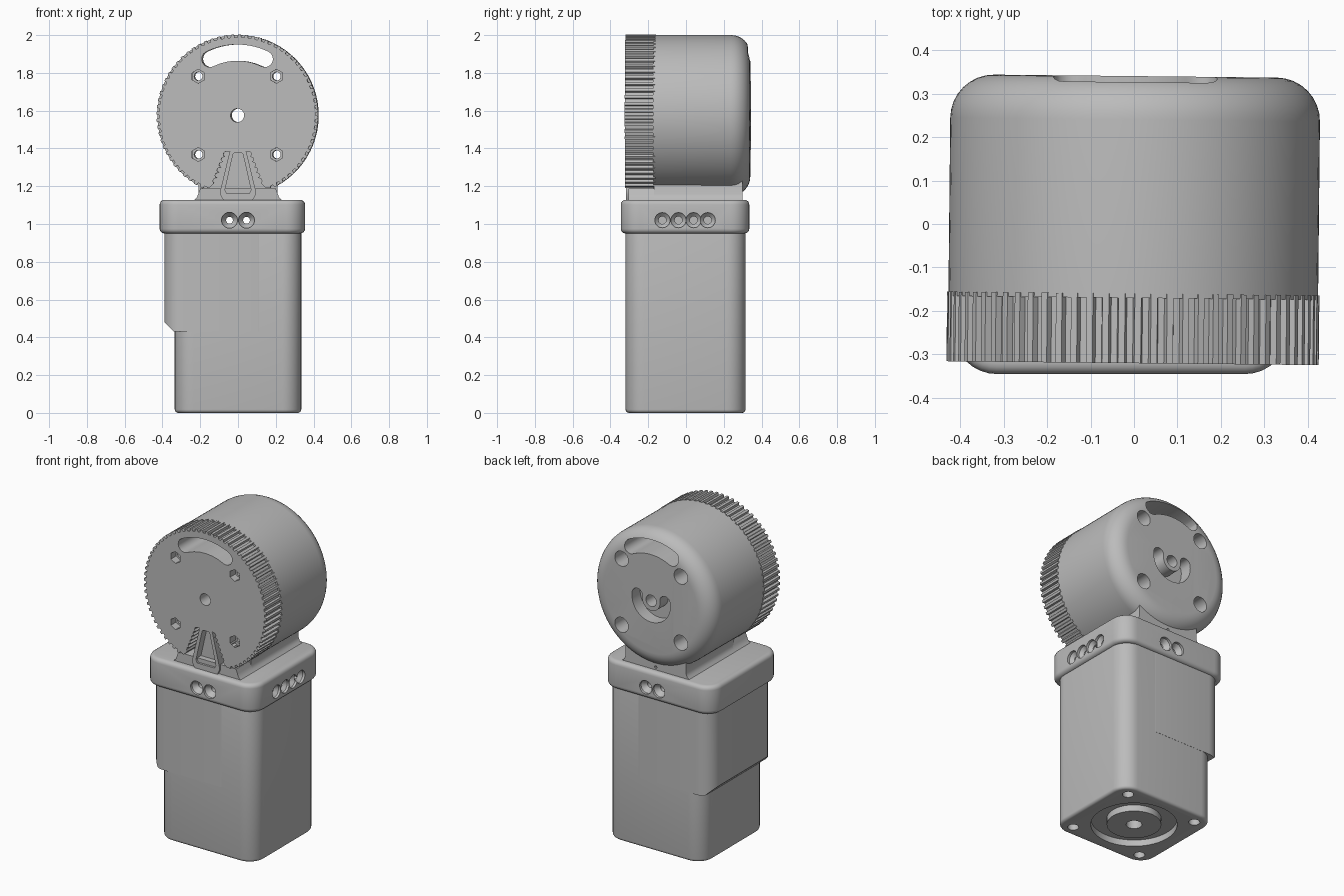
import bpy, bmesh, math
from mathutils import Matrix

if "Cube" in bpy.data.objects:
    bpy.data.objects.remove(bpy.data.objects["Cube"])

grey = bpy.data.materials.new("plain grey")
grey.use_nodes = True
COLOUR = (0.5, 0.5, 0.5, 1)
grey.diffuse_color = COLOUR
grey.node_tree.nodes["Principled BSDF"].inputs["Base Color"].default_value = COLOUR

HUB = 1.575  # height of the head's axis
AXES = {"z": lambda u, v, h: (u, v, h),
        "y": lambda u, v, h: (u, h, v),
        "x": lambda u, v, h: (h, u, v)}


def loft(name, rings, axis="z"):
    """Solid through a list of (outline, height along axis)."""
    bm = bmesh.new()
    loops = [[bm.verts.new(AXES[axis](u, v, h)) for u, v in pts] for pts, h in rings]
    for a, b in zip(loops, loops[1:]):
        for i in range(len(a)):
            j = (i + 1) % len(a)
            bm.faces.new((a[i], a[j], b[j], b[i]))
    bm.faces.new(loops[0])
    bm.faces.new(loops[-1])
    bmesh.ops.recalc_face_normals(bm, faces=bm.faces)
    mesh = bpy.data.meshes.new(name)
    bm.to_mesh(mesh)
    bm.free()
    ob = bpy.data.objects.new(name, mesh)
    bpy.context.collection.objects.link(ob)
    mesh.materials.append(grey)
    return ob


def prism(name, pts, lo, hi, axis="z"):
    return loft(name, [(pts, lo), (pts, hi)], axis)


def arc(cx, cy, r, a0, a1, n):
    return [(cx + r * math.cos(math.radians(a0 + (a1 - a0) * i / n)),
             cy + r * math.sin(math.radians(a0 + (a1 - a0) * i / n))) for i in range(n + 1)]


def circle(cx, cy, r, n=32, start=0):
    return arc(cx, cy, r, start, start + 360, n)[:-1]


def round_rect(x0, x1, y0, y1, r):
    return (arc(x1 - r, y1 - r, r, 0, 90, 8) + arc(x0 + r, y1 - r, r, 90, 180, 8)
            + arc(x0 + r, y0 + r, r, 180, 270, 8) + arc(x1 - r, y0 + r, r, 270, 360, 8))


def round_box(name, x0, x1, y0, y1, z0, z1, r, edge):
    """Rounded rectangle block with rounded top and bottom rims."""
    rings = []
    for end, sign in ((z0, 1), (z1, -1)):
        part = []
        for k in range(5):
            t = math.radians(22.5 * k)
            d = edge * (1 - math.sin(t))
            part.append((round_rect(x0 + d, x1 - d, y0 + d, y1 - d, r - d),
                         end + sign * edge * (1 - math.cos(t))))
        rings += part if sign > 0 else part[::-1]
    return loft(name, rings)


def arc_slot(r, half, a0, a1):
    def at(a):
        return r * math.cos(math.radians(a)), HUB + r * math.sin(math.radians(a))
    return (arc(0, HUB, r + half, a0, a1, 24) + arc(*at(a1), half, a1, a1 + 180, 8)[1:-1]
            + arc(0, HUB, r - half, a1, a0, 24) + arc(*at(a0), half, a0 + 180, a0 + 360, 8)[1:-1])


def cut(ob, tool):
    mod = ob.modifiers.new("cut", "BOOLEAN")
    mod.operation, mod.solver, mod.object = "DIFFERENCE", "EXACT", tool
    bpy.context.view_layer.objects.active = ob
    bpy.ops.object.modifier_apply(modifier=mod.name)
    bpy.data.objects.remove(tool)


# Lower body with side bulge
body = round_box("body", -0.335, 0.335, -0.32, 0.315, 0, 0.97, 0.1, 0.018)
groove = prism("groove", circle(0, 0, 0.245, 64), -0.05, 0.04)
cut(groove, prism("core", circle(0, 0, 0.155, 48), -0.1, 0.1))
cut(body, groove)
cut(body, prism("shaft_hole", circle(0, 0, 0.045), -0.05, 0.1))
for x in (-0.245, 0.245):
    for y in (-0.245, 0.24):
        cut(body, prism("screw_hole", circle(x, y, 0.032, 24), -0.05, 0.08))

bulge = prism("side_bulge", round_rect(-0.39, 0.2, -0.321, 0.316, 0.1), 0.43, 0.965)
cut(bulge, prism("slope", [(-0.46, 0.55), (-0.335, 0.425), (-0.46, 0.4)], -0.5, 0.5, "y"))

# Collar with countersunk screw holes
collar = round_box("collar", -0.415, 0.355, -0.345, 0.335, 0.95, 1.128, 0.1, 0.025)
for x in (-0.045, 0.045):
    wide, thin = circle(x, 1.02, 0.042), circle(x, 1.02, 0.018)
    cut(collar, loft("screw", [(wide, -0.4), (wide, -0.33), (thin, -0.3), (thin, 0.29),
                               (wide, 0.32), (wide, 0.4)], "y"))
for y in (-0.125, -0.04, 0.04, 0.115):
    wide, thin = circle(y, 1.02, 0.04), circle(y, 1.02, 0.02)
    cut(collar, loft("screw", [(thin, 0.26), (thin, 0.32), (wide, 0.34), (wide, 0.4)], "x"))

# Neck, flared where it meets the collar
foot = [(-0.21, 1.16), (-0.218, 1.14), (-0.24, 1.12), (0.24, 1.12), (0.218, 1.14), (0.21, 1.16)]
neck = prism("neck", foot + [(0.21, 1.3), (-0.21, 1.3)], -0.17, 0.3, "y")
cut(neck, prism("pin_hole", circle(0, 1.145, 0.008, 12), 0.25, 0.4, "y"))
front_neck = prism("front_neck", foot + [(0.2, 1.188), (-0.2, 1.188)], -0.305, -0.16, "y")

# Round head housing with a filleted back
rings = [(circle(0, HUB, 0.425, 96), -0.17)]
for k in range(9):
    t = math.radians(90 * k / 8)
    rings.append((circle(0, HUB, 0.325 + 0.1 * math.cos(t), 96), 0.24 + 0.1 * math.sin(t)))
housing = loft("head_housing", rings, "y")
cut(housing, prism("crescent", arc_slot(0.098, 0.036, 170, 370), 0.26, 0.4, "y"))

# Toothed front ring
TEETH = 72
teeth = []
for i in range(TEETH):
    for step, r in ((0, 0.413), (0.4, 0.413), (0.5, 0.428), (0.9, 0.428)):
        a = 2 * math.pi * (i + step) / TEETH
        teeth.append((r * math.cos(a), HUB + r * math.sin(a)))
gear = prism("toothed_ring", teeth, -0.32, -0.16, "y")

# Openings through the head
for ob in (gear, housing):
    cut(ob, prism("window", arc_slot(0.332, 0.043, 64, 116), -0.5, 0.5, "y"))
    cut(ob, prism("axle_hole", circle(0, HUB, 0.036), -0.5, 0.5, "y"))
for x in (-0.207, 0.207):
    for z in (HUB - 0.207, HUB + 0.207):
        for ob in (gear, housing):
            cut(ob, prism("bolt_hole", circle(x, z, 0.022, 24), -0.5, 0.5, "y"))
        cut(gear, prism("nut_pocket", circle(x, z, 0.037, 6, 30), -0.5, -0.27, "y"))
        cut(housing, prism("bolt_pocket", circle(x, z, 0.047), 0.22, 0.5, "y"))

# Wedge opening with serrated sides
side = []
for i in range(6):
    x, z = 0.055 + 0.011 * i, 1.385 - 0.028 * i
    side += [(x, z), (x + 0.016, z - 0.006), (x + 0.02, z - 0.018)]
side += [(0.125, 1.215), (0.15, 1.19), (0.18, 1.19), (0.2, 1.1)]
cut(gear, prism("wedge", side + [(-x, z) for x, z in reversed(side)], -0.5, -0.17, "y"))

# Pointer with a recessed face
pointer = prism("pointer", [(-0.03, 1.395), (0.03, 1.395), (0.045, 1.38), (0.093, 1.18),
                            (0.093, 1.155), (0.075, 1.12), (-0.075, 1.12), (-0.093, 1.155),
                            (-0.093, 1.18), (-0.045, 1.38)], -0.318, -0.15, "y")
cut(pointer, prism("recess", [(-0.018, 1.378), (0.018, 1.378), (0.026, 1.37), (0.069, 1.18),
                              (0.06, 1.162), (-0.06, 1.162), (-0.069, 1.18), (-0.026, 1.37)],
                   -0.5, -0.27, "y"))

# The head sits very slightly turned
for ob in (gear, housing):
    ob.data.transform(Matrix.Rotation(math.radians(-0.6), 4, "Z"))

bpy.ops.object.select_all(action="DESELECT")
for ob in (body, bulge, collar, neck, front_neck, housing, gear, pointer):
    ob.select_set(True)
bpy.context.view_layer.objects.active = body
bpy.ops.object.shade_smooth_by_angle(angle=math.radians(30))
